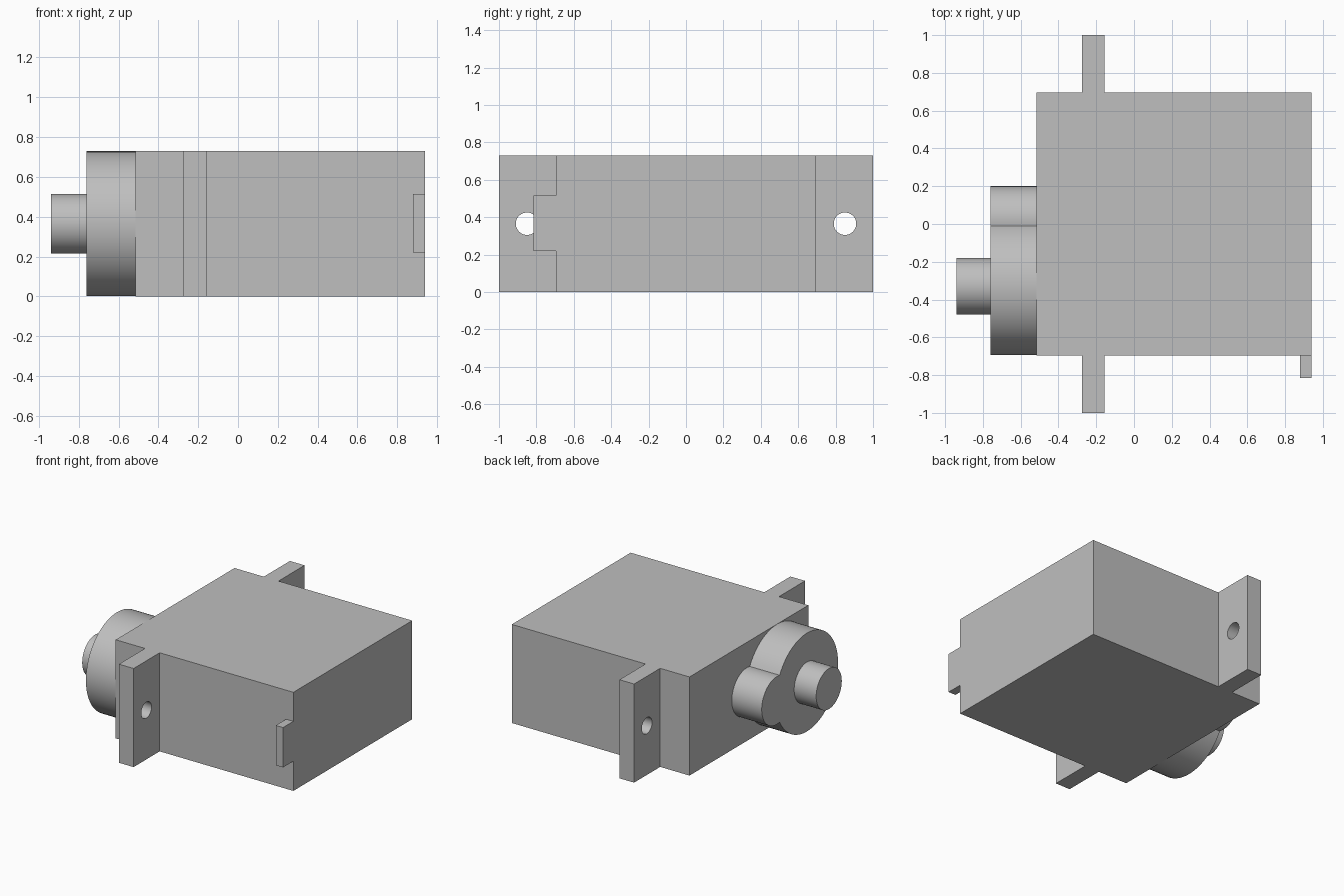
import bpy
import bmesh
from math import acos, atan2, cos, sin, pi, radians
from mathutils import Vector

if "Cube" in bpy.data.objects:
    bpy.data.objects.remove(bpy.data.objects["Cube"], do_unlink=True)

HEIGHT = 0.73
MID = HEIGHT / 2      # height of the shaft and hole axes
AXIS_Y = -0.33        # output shaft position

grey = bpy.data.materials.new("plain grey")
grey.use_nodes = True
colour = (0.52, 0.52, 0.52, 1)
grey.diffuse_color = colour
grey.node_tree.nodes["Principled BSDF"].inputs["Base Color"].default_value = colour


def prism(name, outline, offset, smooth=False):
    """Extrude a closed outline of 3D points along an offset vector."""
    bm = bmesh.new()
    face = bm.faces.new([bm.verts.new(p) for p in outline])
    result = bmesh.ops.extrude_face_region(bm, geom=[face], use_keep_orig=True)
    moved = [v for v in result["geom"] if isinstance(v, bmesh.types.BMVert)]
    bmesh.ops.translate(bm, verts=moved, vec=Vector(offset))
    bmesh.ops.recalc_face_normals(bm, faces=bm.faces)
    mesh = bpy.data.meshes.new(name)
    bm.to_mesh(mesh)
    bm.free()
    mesh.materials.append(grey)
    obj = bpy.data.objects.new(name, mesh)
    bpy.context.collection.objects.link(obj)
    if smooth:
        bpy.ops.object.select_all(action="DESELECT")
        obj.select_set(True)
        bpy.context.view_layer.objects.active = obj
        bpy.ops.object.shade_smooth_by_angle(angle=radians(30))
    return obj


def arc(x, y, radius, start, end, steps):
    """Points of an arc about the x direction at the mid height."""
    angles = [start + (end - start) * i / steps for i in range(steps + 1)]
    return [(x, y + radius * cos(a), MID + radius * sin(a)) for a in angles]


def rod(name, x0, x1, y, radius, steps=64):
    return prism(name, arc(x0, y, radius, 0, 2 * pi, steps)[:-1], (x1 - x0, 0, 0), True)


# Case with a mounting ear at each end
half = [(-0.515, 0.695), (-0.275, 0.695), (-0.275, 1), (-0.155, 1),
        (-0.155, 0.695), (0.94, 0.695)]
outline = [(x, y, 0) for x, y in half] + [(x, -y, 0) for x, y in reversed(half)]
case = prism("case_with_ears", outline, (0, 0, HEIGHT))

# Screw holes through the ears
for side, y in (("left", -0.85), ("right", 0.85)):
    cutter = rod("screw_hole_cutter_" + side, -0.35, -0.08, y, 0.06, 48)
    cutter.hide_render = True
    cutter.hide_viewport = True
    cut = case.modifiers.new("screw hole " + side, "BOOLEAN")
    cut.operation = "DIFFERENCE"
    cut.solver = "EXACT"
    cut.object = cutter

# Cable exit tab
prism("cable_tab", [(0.88, -0.695, 0.22), (0.94, -0.695, 0.22),
                    (0.94, -0.695, 0.515), (0.88, -0.695, 0.515)], (0, -0.12, 0))

# Gear housing: a large round merged with a small one
big, small, small_y = 0.364, 0.177, 0.023
gap = small_y - AXIS_Y
a = acos((big**2 + gap**2 - small**2) / (2 * big * gap))
b = atan2(big * sin(a), big * cos(a) - gap)
housing = arc(-0.76, AXIS_Y, big, a, 2 * pi - a, 64)
housing += arc(-0.76, small_y, small, -b, b, 32)[1:-1]
prism("gear_housing", housing, (0.245, 0, 0), True)

# Output shaft
rod("output_shaft", -0.94, -0.76, AXIS_Y, 0.15)
